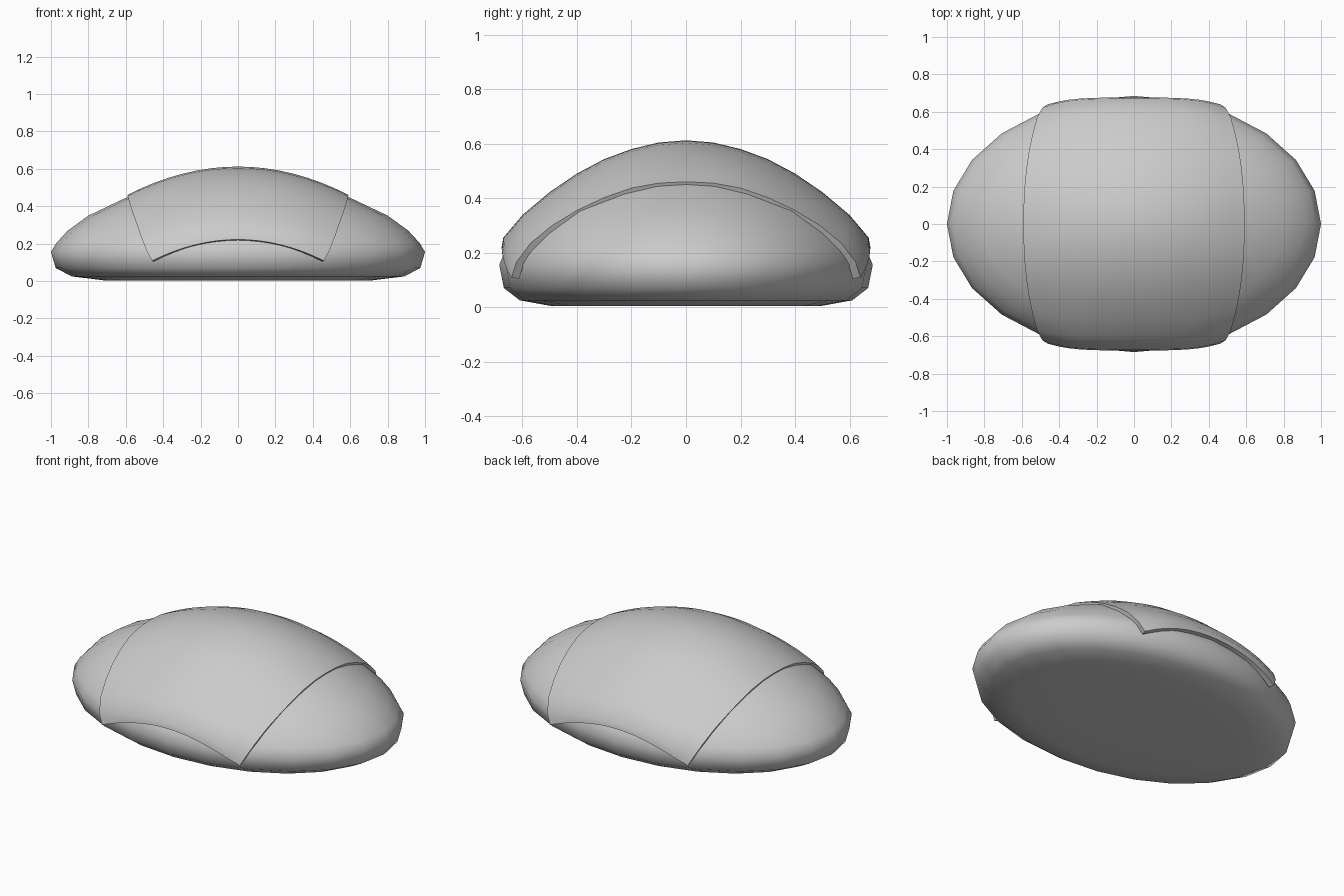
import bpy, math

if "Cube" in bpy.data.objects:
    bpy.data.objects.remove(bpy.data.objects["Cube"])


def make_object(name, verts, faces):
    mesh = bpy.data.meshes.new(name)
    mesh.from_pydata(verts, [], faces)
    mesh.update()
    mesh.shade_smooth()
    obj = bpy.data.objects.new(name, mesh)
    bpy.context.collection.objects.link(obj)
    return obj


# Rice base: elliptical rings following a profile of (scale, height)
profile = [(0.35, 0.012), (0.72, 0.004), (0.89, 0.025), (0.975, 0.07),
           (1.0, 0.155), (0.97, 0.205), (0.91, 0.27), (0.8, 0.35),
           (0.6, 0.445), (0.4, 0.52), (0.2, 0.565)]
SEG = 24
verts = []
for s, z in profile:
    for i in range(SEG):
        a = 2 * math.pi * i / SEG
        verts.append((s * math.cos(a), 0.685 * s * math.sin(a), z))
faces = []
for r in range(len(profile) - 1):
    for i in range(SEG):
        j = (i + 1) % SEG
        faces.append((r * SEG + i, r * SEG + j, (r + 1) * SEG + j, (r + 1) * SEG + i))
bottom, top = len(verts), len(verts) + 1
verts += [(0, 0, 0.012), (0, 0, 0.58)]
last = (len(profile) - 1) * SEG
for i in range(SEG):
    j = (i + 1) % SEG
    faces += [(bottom, j, i), (top, last + i, last + j)]
make_object("rice_base", verts, faces)

# Draped topping: blend a middle cross-section (y, z) into an end edge (x, y, z)
middle = [(0, 0.612), (0.1, 0.604), (0.2, 0.58), (0.3, 0.543), (0.4, 0.49),
          (0.5, 0.422), (0.6, 0.338), (0.67, 0.255), (0.676, 0.222)]
end = [(0.592, 0, 0.46), (0.59, 0.1, 0.455), (0.585, 0.2, 0.437), (0.575, 0.3, 0.402),
       (0.56, 0.4, 0.355), (0.54, 0.49, 0.3), (0.518, 0.57, 0.235),
       (0.49, 0.622, 0.165), (0.46, 0.64, 0.108)]
N, M = 16, len(middle) - 1
verts = []
for k in range(N + 1):
    u = 2 * k / N - 1
    for c in range(-M, M + 1):
        (ym, zm), (xe, ye, ze) = middle[abs(c)], end[abs(c)]
        y = ym + (ye - ym) * u ** 4
        verts.append((u * xe, math.copysign(y, c), zm + (ze - zm) * u * u))
W = 2 * M + 1
faces = [(k * W + c, (k + 1) * W + c, (k + 1) * W + c + 1, k * W + c + 1)
         for k in range(N) for c in range(W - 1)]
topping = make_object("fish_topping", verts, faces)

# Give the slice thickness, pressed inward against the rice
solid = topping.modifiers.new("thickness", 'SOLIDIFY')
solid.thickness = 0.03
solid.offset = -1
bpy.context.view_layer.objects.active = topping
topping.select_set(True)
bpy.ops.object.modifier_apply(modifier="thickness")
bpy.ops.object.shade_smooth_by_angle(angle=math.radians(45))
